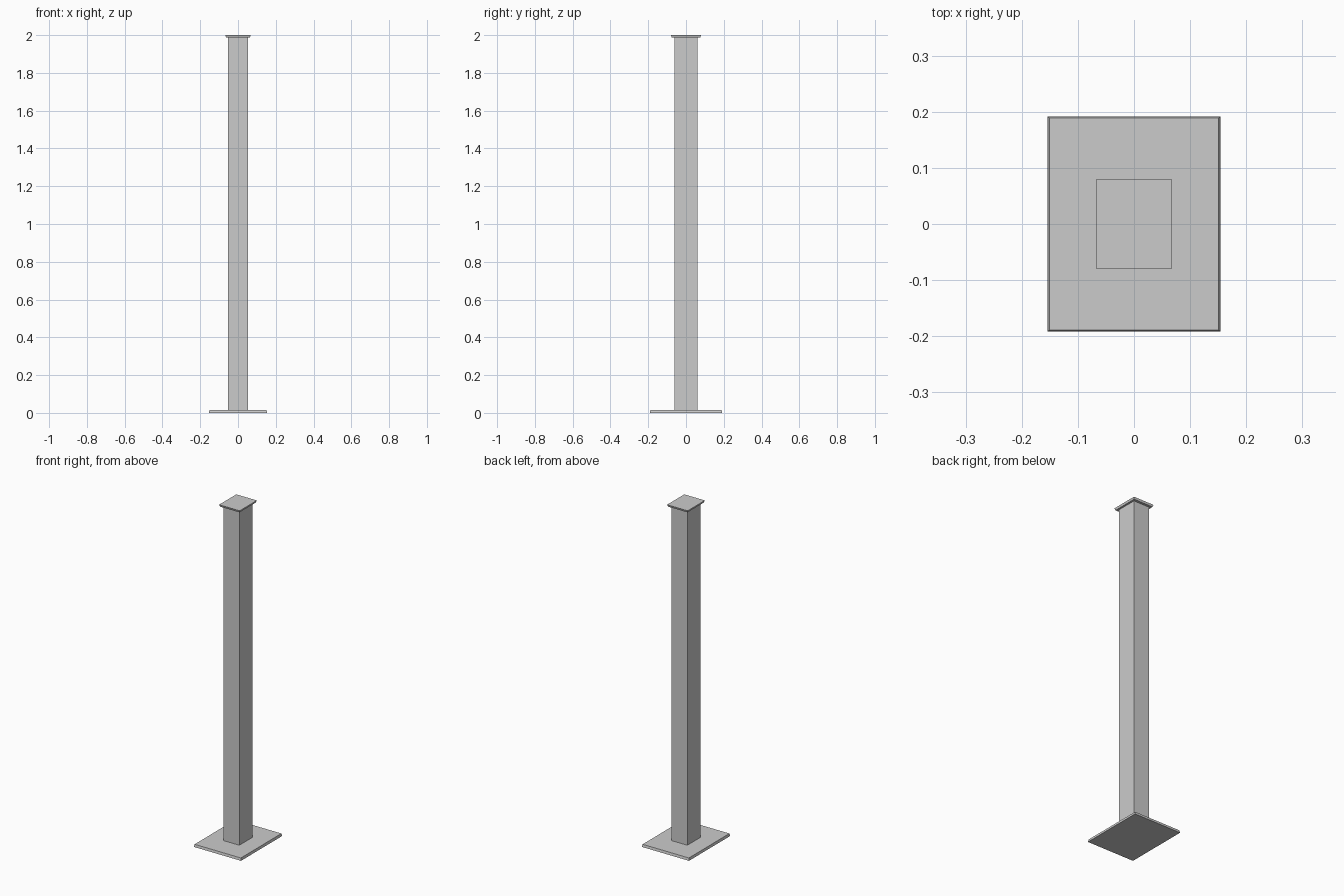
import bpy
import bmesh

cube = bpy.data.objects.get("Cube")
if cube:
    bpy.data.objects.remove(cube, do_unlink=True)

# Single grey metal colour
grey = bpy.data.materials.new("grey metal")
grey.use_nodes = True
colour = (0.6, 0.6, 0.6, 1)
grey.diffuse_color = colour
grey.node_tree.nodes["Principled BSDF"].inputs["Base Color"].default_value = colour


def tapered_block(name, bottom, top, z0, z1):
    """Rectangular block with (half width, half depth) at each end."""
    bm = bmesh.new()
    bmesh.ops.create_cube(bm, size=2)
    for v in bm.verts:
        upper = v.co.z > 0
        half = top if upper else bottom
        v.co = (v.co.x * half[0], v.co.y * half[1], z1 if upper else z0)
    mesh = bpy.data.meshes.new(name)
    bm.to_mesh(mesh)
    bm.free()
    mesh.materials.append(grey)
    obj = bpy.data.objects.new(name, mesh)
    bpy.context.collection.objects.link(obj)
    return obj


# Base plate with slightly sloped edges
tapered_block("base_plate", (0.154, 0.192), (0.151, 0.189), 0, 0.015)
# Square-cut column
tapered_block("column", (0.052, 0.062), (0.052, 0.062), 0.015, 1.988)
# Cap plate flaring upward
tapered_block("cap_plate", (0.063, 0.076), (0.067, 0.08), 1.988, 2)
